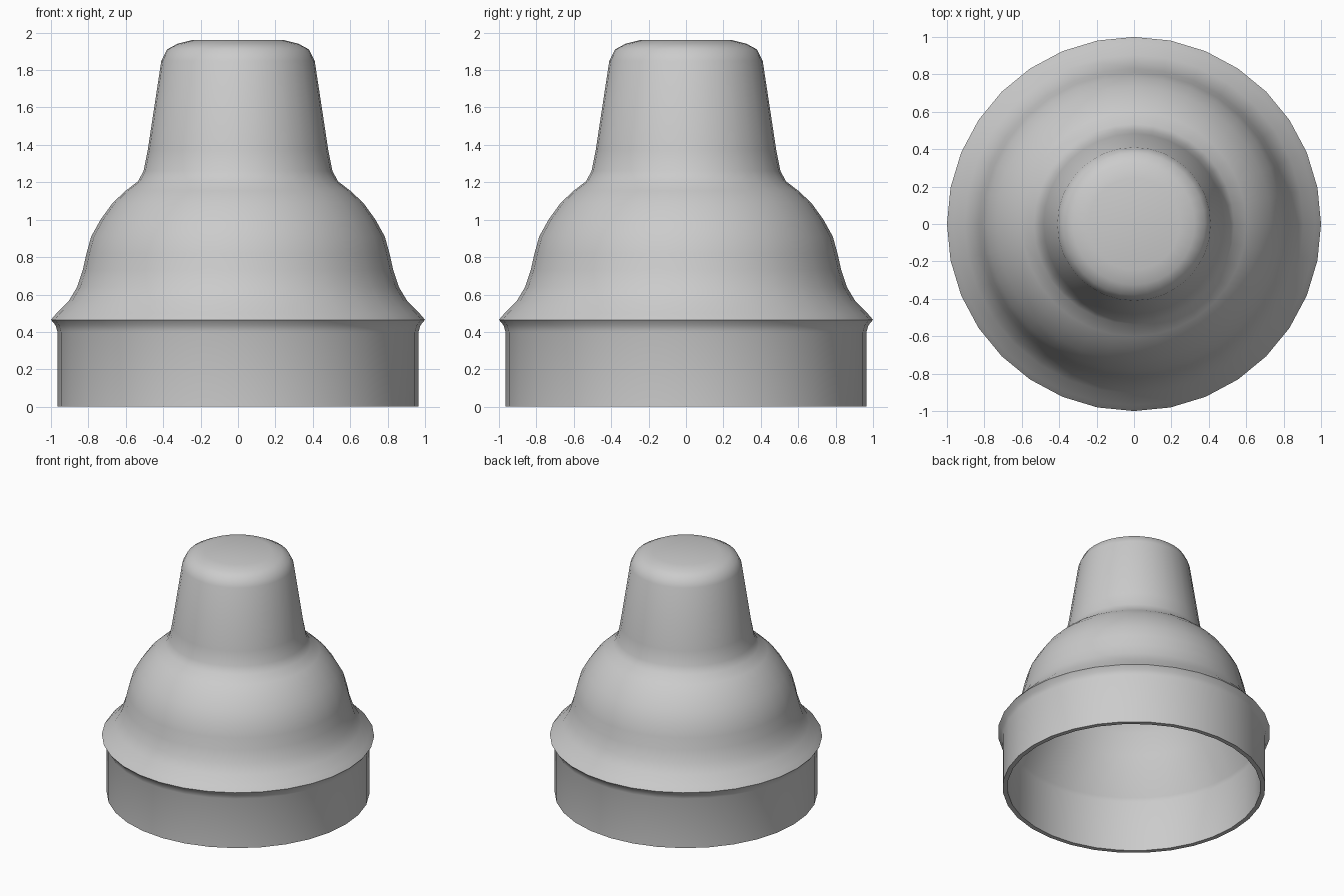
import bpy, bmesh, math

if "Cube" in bpy.data.objects:
    bpy.data.objects.remove(bpy.data.objects["Cube"])

SIDES = 32

# Outer skin, from base rim to flat top (radius, height)
outer = [(0.965, 0), (0.965, 0.40), (0.975, 0.435), (1.0, 0.465),
         (0.97, 0.50), (0.905, 0.565), (0.86, 0.64), (0.83, 0.73),
         (0.81, 0.82), (0.785, 0.91), (0.735, 1.00), (0.67, 1.09),
         (0.60, 1.155), (0.535, 1.205), (0.505, 1.26), (0.483, 1.37),
         (0.41, 1.85), (0.38, 1.91), (0.325, 1.94), (0.245, 1.96)]
# Inner skin, from the ceiling back down to the base rim
inner = [(0.34, 1.91), (0.37, 1.85), (0.45, 1.33), (0.48, 1.19),
         (0.64, 1.06), (0.76, 0.90), (0.78, 0.72),
         (0.92, 0.44), (0.93, 0.41), (0.93, 0)]


def lathe(name, profile, cap_after):
    """Revolve a closed profile; cap the rings at and after cap_after."""
    bm = bmesh.new()
    rings = []
    for r, z in profile:
        rings.append([bm.verts.new((r * math.cos(2 * math.pi * i / SIDES),
                                    r * math.sin(2 * math.pi * i / SIDES), z))
                      for i in range(SIDES)])
    for k in range(len(rings)):
        if k == cap_after:
            continue
        a, b = rings[k], rings[(k + 1) % len(rings)]
        for i in range(SIDES):
            j = (i + 1) % SIDES
            bm.faces.new((a[i], a[j], b[j], b[i]))
    bm.faces.new(rings[cap_after])
    bm.faces.new(list(reversed(rings[cap_after + 1])))
    me = bpy.data.meshes.new(name)
    bm.to_mesh(me)
    bm.free()
    ob = bpy.data.objects.new(name, me)
    bpy.context.collection.objects.link(ob)
    return ob


# Hollow stepped cap
cap = lathe("stepped_cap", outer + inner, len(outer) - 1)
bpy.context.view_layer.objects.active = cap
cap.select_set(True)
bpy.ops.object.shade_smooth_by_angle(angle=math.radians(35))
